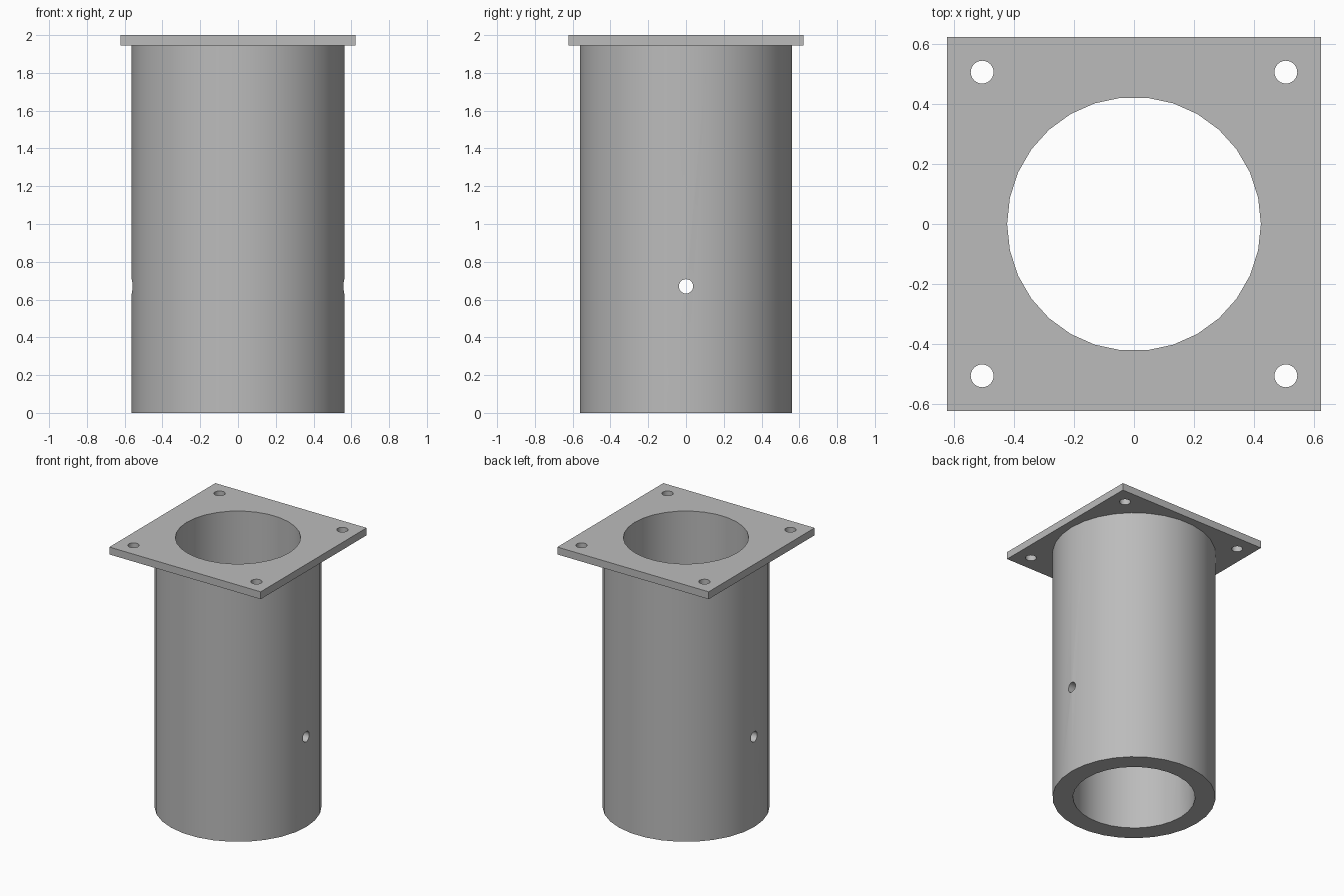
import bpy
import math

if "Cube" in bpy.data.objects:
    bpy.data.objects.remove(bpy.data.objects["Cube"], do_unlink=True)

HEIGHT, PLATE_T, PLATE_W = 2.0, 0.055, 1.244
OUTER_R, BORE_R, HOLE_R = 0.563, 0.422, 0.038
BOLT, PIN_Z, SIDES = 0.505, 0.67, 30

grey = bpy.data.materials.new("steel_grey")
grey.use_nodes = True
grey.diffuse_color = (0.5, 0.5, 0.5, 1)
grey.node_tree.nodes["Principled BSDF"].inputs["Base Color"].default_value = (0.5, 0.5, 0.5, 1)


def cylinder(name, radius, depth, loc, sides, axis="Z"):
    # First vertex of the ring lies on the x axis
    turn = (0, math.pi / 2, 0) if axis == "X" else (0, 0, math.pi / 2)
    bpy.ops.mesh.primitive_cylinder_add(vertices=sides, radius=radius, depth=depth,
                                        location=loc, rotation=turn)
    ob = bpy.context.object
    ob.name = name
    return ob


def cut(target, cutter):
    mod = target.modifiers.new(cutter.name, "BOOLEAN")
    mod.operation, mod.solver, mod.object = "DIFFERENCE", "EXACT", cutter
    bpy.context.view_layer.objects.active = target
    bpy.ops.object.modifier_apply(modifier=mod.name)


def finish(ob):
    ob.data.materials.clear()
    ob.data.materials.append(grey)
    bpy.ops.object.select_all(action="DESELECT")
    ob.select_set(True)
    bpy.context.view_layer.objects.active = ob
    bpy.ops.object.shade_smooth_by_angle(angle=math.radians(30))


# Tube and square mounting plate
tube_h = HEIGHT - PLATE_T
tube = cylinder("tube", OUTER_R, tube_h, (0, 0, tube_h / 2), SIDES)
bpy.ops.mesh.primitive_cube_add(size=1, location=(0, 0, HEIGHT - PLATE_T / 2))
plate = bpy.context.object
plate.name = "mounting_plate"
plate.scale = (PLATE_W, PLATE_W, PLATE_T)
bpy.ops.object.transform_apply(location=False, rotation=False, scale=True)

# Central bore, cross pin hole and corner bolt holes
bore = cylinder("bore_cutter", BORE_R, 3, (0, 0, 1), SIDES)
pin = cylinder("pin_cutter", HOLE_R, 2, (0, 0, PIN_Z), 24, "X")
bolts = [cylinder("bolt_cutter", HOLE_R, 0.5, (sx * BOLT, sy * BOLT, HEIGHT), 24)
         for sx in (-1, 1) for sy in (-1, 1)]
cut(tube, bore)
cut(tube, pin)
for cutter in [bore] + bolts:
    cut(plate, cutter)

# Remove the cutters and shade the parts
for cutter in [bore, pin] + bolts:
    bpy.data.objects.remove(cutter, do_unlink=True)
for part in (tube, plate):
    finish(part)
